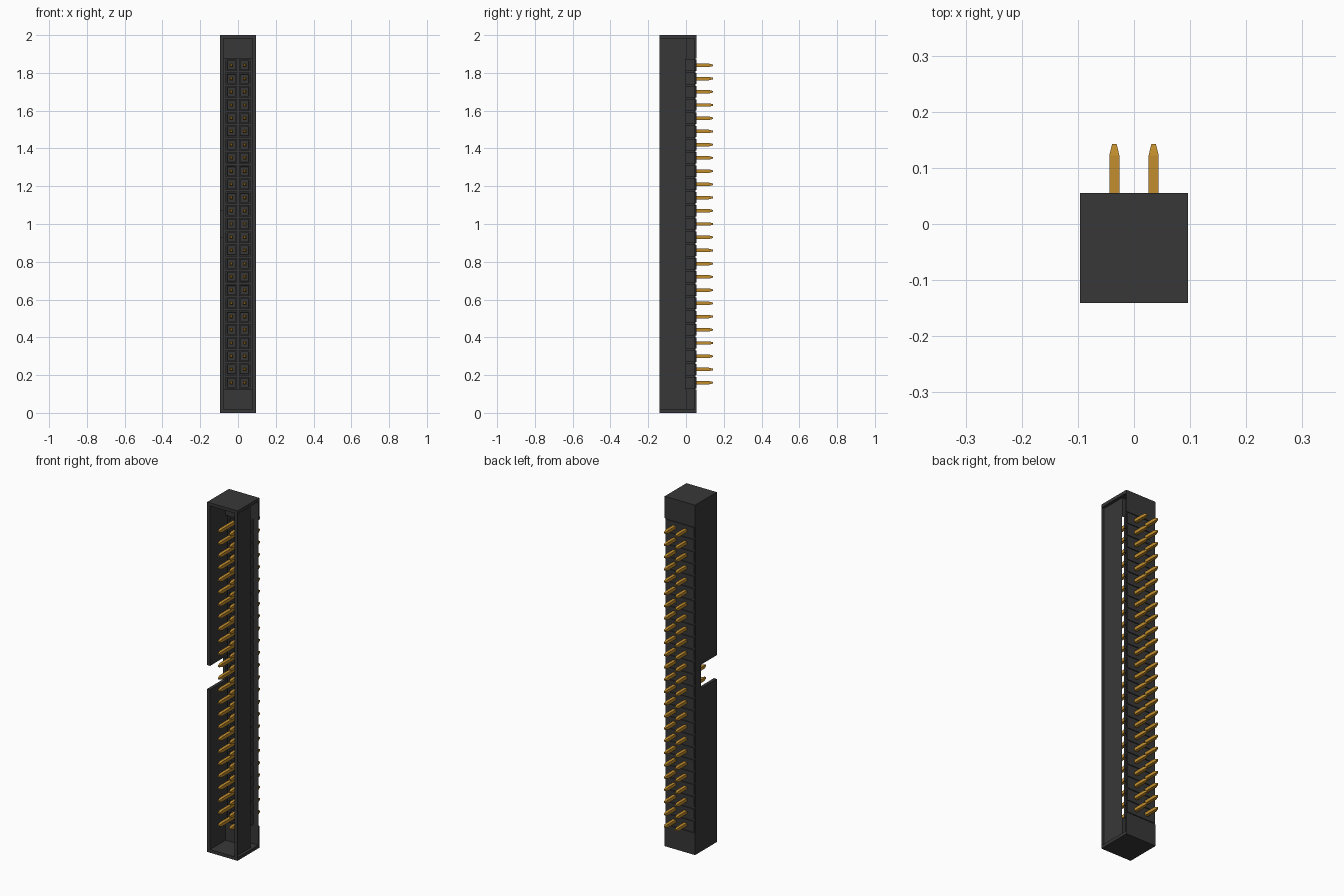
import bpy, bmesh

cube = bpy.data.objects.get("Cube")
if cube:
    bpy.data.objects.remove(cube, do_unlink=True)


def material(name, rgb):
    m = bpy.data.materials.new(name)
    m.use_nodes = True
    m.diffuse_color = (*rgb, 1)
    m.node_tree.nodes["Principled BSDF"].inputs["Base Color"].default_value = (*rgb, 1)
    return m


PLASTIC = material("dark grey plastic", (0.039, 0.039, 0.039))
GOLD = material("gold metal", (0.54, 0.27, 0.026))


def add_box(bm, x, y, z):
    """Add a box given its (min, max) on each axis."""
    verts = bmesh.ops.create_cube(bm, size=1)["verts"]
    for v in verts:
        for i, (lo, hi) in enumerate((x, y, z)):
            v.co[i] = lo if v.co[i] < 0 else hi
    return verts


def finish(name, bm, mat):
    bmesh.ops.recalc_face_normals(bm, faces=bm.faces)
    me = bpy.data.meshes.new(name)
    bm.to_mesh(me)
    bm.free()
    me.materials.append(mat)
    ob = bpy.data.objects.new(name, me)
    bpy.context.collection.objects.link(ob)
    return ob


def boxes(name, mat, *spans):
    bm = bmesh.new()
    for s in spans:
        add_box(bm, *s)
    return finish(name, bm, mat)


W, IN = 0.096, 0.078            # outer and inner half widths
FRONT, FLOOR, BACK = -0.141, 0.0, 0.055
T = 0.018                       # end wall thickness
ROWS = [1.0 + 0.07 * (i - 12) for i in range(25)]
COLS = (-0.035, 0.035)

# End walls of the shroud
boxes("bottom_wall", PLASTIC, ((-W, W), (FRONT, BACK), (0, T)))
boxes("top_wall", PLASTIC, ((-W, W), (FRONT, BACK), (2 - T, 2)))

# Side wall with the keying notch
boxes("notched_wall", PLASTIC,
      ((-W, -IN), (FRONT, FLOOR), (T, 0.932)),
      ((-W, -IN), (FRONT, FLOOR), (1.068, 2 - T)),
      ((-W, -IN), (FLOOR, BACK - 0.005), (T, 2 - T)))

# Opposite side: thin inner panel behind a front rim, open at the side
boxes("plain_wall", PLASTIC,
      ((IN, IN + 0.002), (FRONT, FLOOR), (T, 2 - T)),
      ((IN, W), (FRONT, FRONT + 0.002), (T, 2 - T)))

# Cavity floor at both ends
boxes("floor_ends", PLASTIC,
      ((-IN, IN), (FLOOR, FLOOR + 0.003), (T, 0.125)),
      ((-IN, IN), (FLOOR, FLOOR + 0.003), (1.875, 2 - T)))

# Back plate with raised end pads and one raised bar per row
boxes("back_plate", PLASTIC,
      ((-W, W), (0.046, 0.05), (T, 2 - T)),
      ((-W, W), (0.05, BACK), (T, 0.125)),
      ((-W, W), (0.05, BACK), (1.875, 2 - T)))
boxes("back_bars", PLASTIC,
      *[((-0.088, 0.088), (0.05, BACK), (z - 0.03, z + 0.03)) for z in ROWS])

# Pin sockets, each recessed at the front
bm = bmesh.new()
for z in ROWS:
    for x in COLS:
        add_box(bm, (x - 0.03, x + 0.03), (FLOOR, 0.046), (z - 0.031, z + 0.031))
bm.normal_update()
fronts = [f for f in bm.faces if f.normal.y < -0.9]
bmesh.ops.inset_individual(bm, faces=fronts, thickness=0.011)
bmesh.ops.inset_individual(bm, faces=fronts, thickness=0.001, depth=-0.012)
finish("pin_sockets", bm, PLASTIC)

# Square pins with tapered tips at both ends
bm = bmesh.new()
R, TIP = 0.009, 0.004
stations = ((-0.125, TIP), (-0.103, R), (0.122, R), (0.143, TIP))
for z in ROWS:
    for x in COLS:
        rings = [[bm.verts.new((x + sx * r, y, z + sz * r))
                  for sx, sz in ((-1, -1), (1, -1), (1, 1), (-1, 1))]
                 for y, r in stations]
        for a, b in zip(rings, rings[1:]):
            for i in range(4):
                j = (i + 1) % 4
                bm.faces.new((a[i], a[j], b[j], b[i]))
        bm.faces.new(rings[0])
        bm.faces.new(rings[-1])
finish("pins", bm, GOLD)
